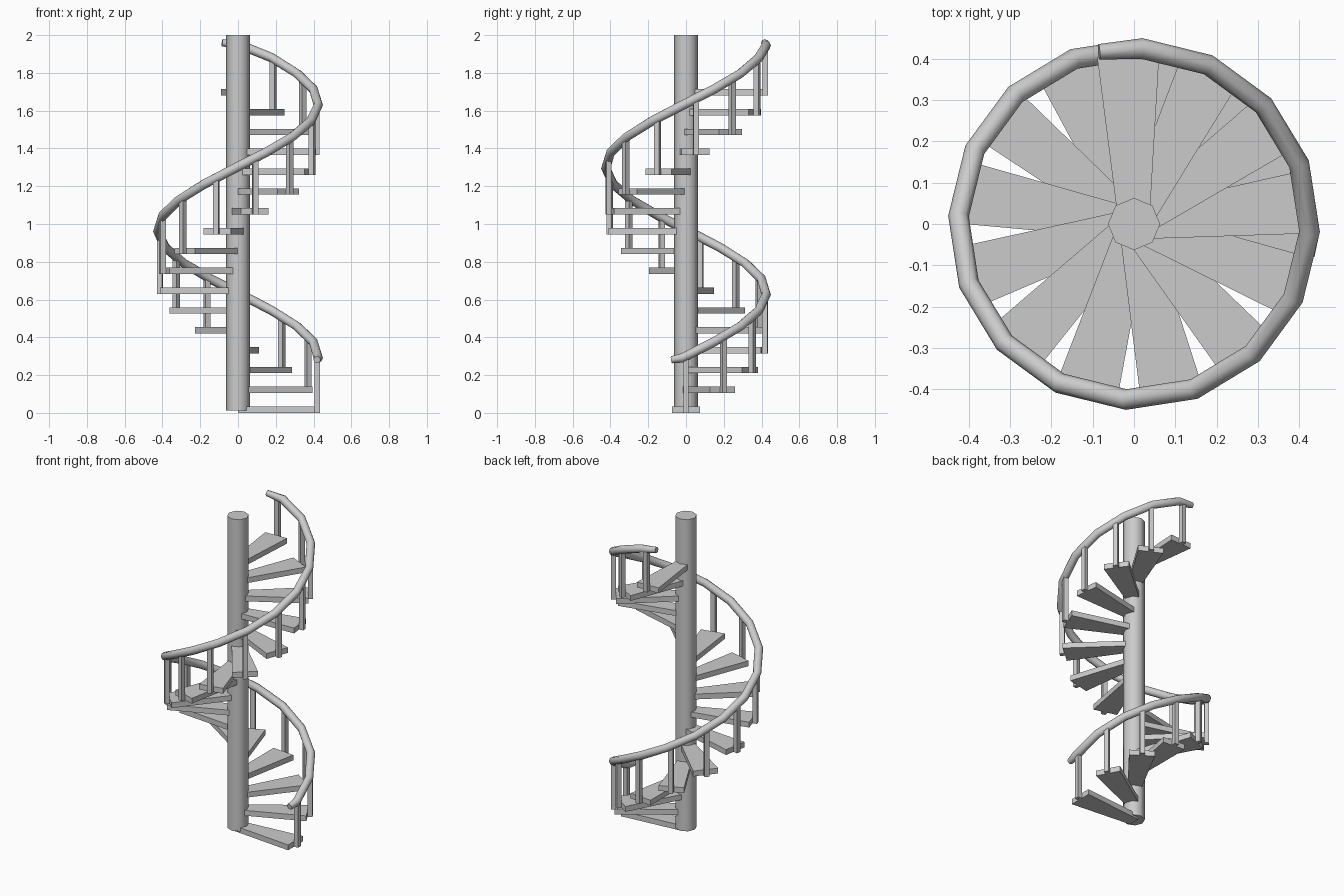
import bpy, bmesh
from math import sin, cos, radians, pi
from mathutils import Matrix, Vector

cube = bpy.data.objects.get("Cube")
if cube:
    bpy.data.objects.remove(cube)

STEPS = 17
TURN = 28.25            # degrees between treads
RISE = 0.105            # height between treads
THICK = 0.034
POST_R = 0.42
RAIL_R = 0.425
RAIL_START = 0.30       # rail height above the first tread

grey = bpy.data.materials.new("light grey")
grey.use_nodes = True
grey.diffuse_color = (0.6, 0.6, 0.6, 1)
grey.node_tree.nodes["Principled BSDF"].inputs["Base Color"].default_value = (0.6, 0.6, 0.6, 1)


def make_object(name, bm):
    bmesh.ops.recalc_face_normals(bm, faces=bm.faces)
    mesh = bpy.data.meshes.new(name)
    bm.to_mesh(mesh)
    bm.free()
    mesh.materials.append(grey)
    obj = bpy.data.objects.new(name, mesh)
    bpy.context.collection.objects.link(obj)
    return obj


def activate(obj):
    bpy.ops.object.select_all(action='DESELECT')
    obj.select_set(True)
    bpy.context.view_layer.objects.active = obj


def prism(outline, z0, z1, matrix):
    """Upright solid from a flat outline."""
    bm = bmesh.new()
    face = bm.faces.new([bm.verts.new((x, y, z0)) for x, y in outline])
    ext = bmesh.ops.extrude_face_region(bm, geom=[face])
    top = [v for v in ext["geom"] if isinstance(v, bmesh.types.BMVert)]
    bmesh.ops.translate(bm, vec=(0, 0, z1 - z0), verts=top)
    bm.transform(matrix)
    return bm


def rail_z(angle):
    return RAIL_START + RISE * angle / TURN


# Central column
octagon = [(0.063 * cos(i * pi / 4), 0.063 * sin(i * pi / 4)) for i in range(8)]
column = make_object("central_column", prism(octagon, 0.012, 2.0, Matrix()))
activate(column)
bpy.ops.object.shade_smooth_by_angle(angle=radians(60))

# Wedge treads, each with a square post on its outer end
wedge = [(0, -0.037), (0.406, -0.075), (0.406, 0.075), (0, 0.037)]
h = 0.014
square = [(POST_R - h, -h), (POST_R + h, -h), (POST_R + h, h), (POST_R - h, h)]
for i in range(STEPS):
    spin = Matrix.Rotation(radians(TURN * i), 4, 'Z')
    z = RISE * i
    make_object(f"tread_{i + 1}", prism(wedge, z, z + THICK, spin))
    top = min(rail_z(TURN * i), 1.95)
    make_object(f"post_{i + 1}", prism(square, z, top, spin))

# Helical handrail with short level tapered ends
angles = [-2.5 + 22.5 * k for k in range(21)]
path = [(-10.5, 0.281, 0.75)]
path += [(a, rail_z(a), 1.0) for a in angles]
path[-1] = (angles[-1], 1.945, 1.0)
path += [(101.5 + 360, 1.96, 0.75)]

curve = bpy.data.curves.new("handrail", 'CURVE')
curve.dimensions = '3D'
curve.twist_mode = 'Z_UP'
curve.bevel_depth = 0.025
curve.bevel_resolution = 2
curve.use_fill_caps = True
spline = curve.splines.new('POLY')
spline.points.add(len(path) - 1)
for point, (a, z, scale) in zip(spline.points, path):
    t = radians(a)
    point.co = (RAIL_R * cos(t), RAIL_R * sin(t), z, 1)
    point.radius = scale
curve.materials.append(grey)
rail = bpy.data.objects.new("handrail", curve)
bpy.context.collection.objects.link(rail)
activate(rail)
bpy.ops.object.convert(target='MESH')
bpy.ops.object.shade_smooth_by_angle(angle=radians(60))
